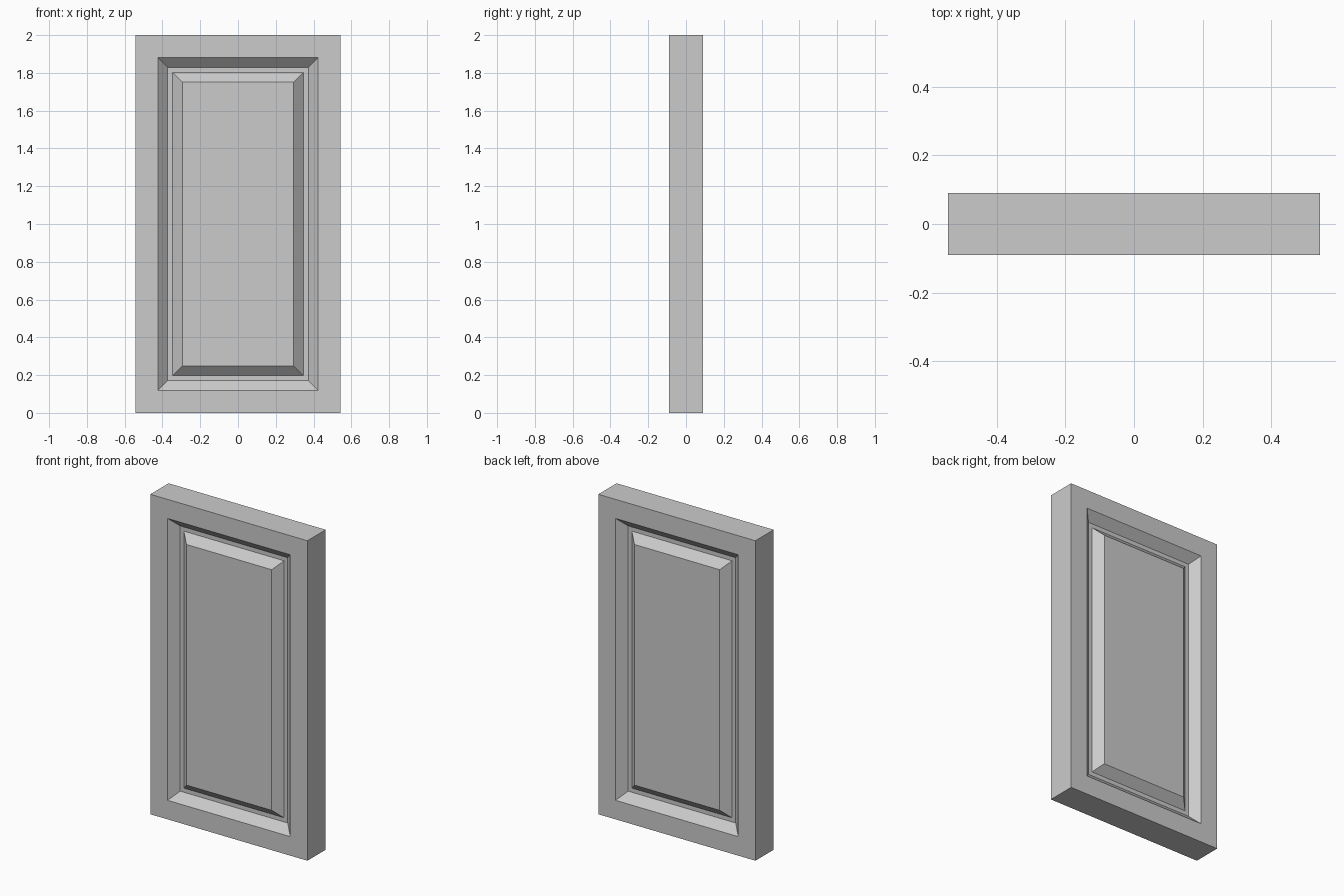
import bpy, bmesh
from mathutils import Matrix

if "Cube" in bpy.data.objects:
    bpy.data.objects.remove(bpy.data.objects["Cube"])

# Door slab
bm = bmesh.new()
size = Matrix.Diagonal((1.086, 0.18, 2.0, 1.0))
bmesh.ops.create_cube(bm, size=1.0, matrix=Matrix.Translation((0, 0, 1)) @ size)
bm.normal_update()

# Flat frame, bevelled recess, groove floor, raised centre panel on both sides
STEPS = [(0.119, 0.0), (0.052, -0.05), (0.026, 0.0), (0.051, 0.048)]
panels = [f for f in bm.faces if abs(f.normal.y) > 0.9]
for thickness, depth in STEPS:
    bmesh.ops.inset_individual(bm, faces=panels, thickness=thickness,
                               depth=depth, use_even_offset=True)
    bm.normal_update()

mesh = bpy.data.meshes.new("panel_door")
bm.to_mesh(mesh)
bm.free()
bpy.context.collection.objects.link(bpy.data.objects.new("panel_door", mesh))
